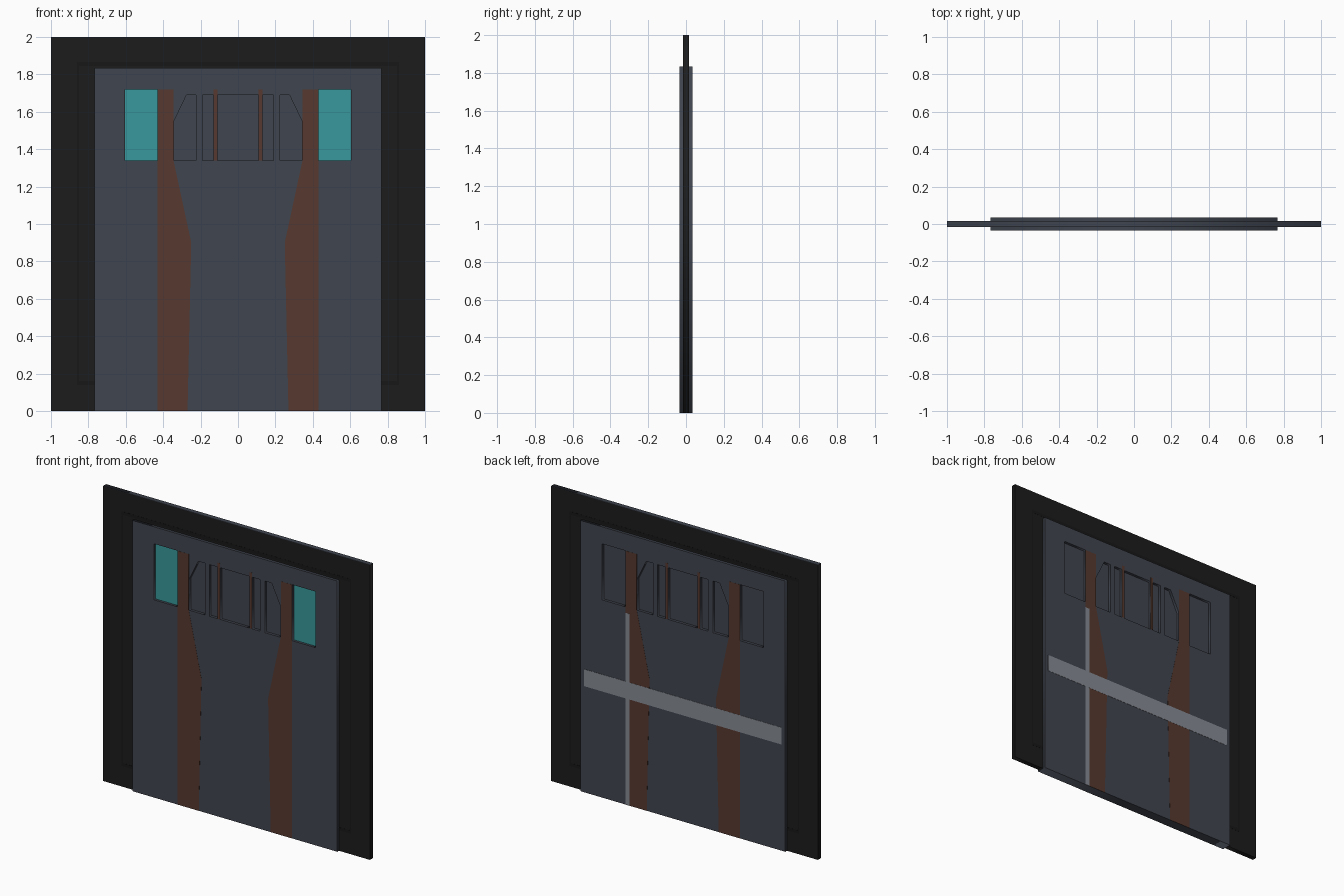
import bpy

if "Cube" in bpy.data.objects:
    bpy.data.objects.remove(bpy.data.objects["Cube"])

def material(name, r, g, b):
    m = bpy.data.materials.new(name)
    lin = [((c / 255 + 0.055) / 1.055) ** 2.4 for c in (r, g, b)]
    m.diffuse_color = (*lin, 1)
    m.use_nodes = True
    m.node_tree.nodes["Principled BSDF"].inputs["Base Color"].default_value = m.diffuse_color
    return m

SLATE = material("slate", 64, 69, 79)
BLACK = material("near_black", 28, 28, 28)
GROOVE = material("groove_black", 23, 23, 23)
TEAL = material("teal", 56, 152, 156)
RUST = material("rust", 87, 57, 47)
GREY = material("light_grey", 134, 138, 147)

def slab(name, loops, y0, y1, mat):
    """Outline in x/z with optional hole loops, filled and extruded from y0 to y1."""
    cu = bpy.data.curves.new(name, 'CURVE')
    cu.dimensions = '2D'
    cu.fill_mode = 'BOTH'
    cu.extrude = (y1 - y0) / 2
    for pts in loops:
        s = cu.splines.new('POLY')
        s.points.add(len(pts) - 1)
        for p, (x, z) in zip(s.points, pts):
            p.co = (x, z, 0, 1)
        s.use_cyclic_u = True
    ob = bpy.data.objects.new(name, cu)
    bpy.context.collection.objects.link(ob)
    ob.rotation_euler.x = 1.5707963
    ob.location.y = (y0 + y1) / 2
    cu.materials.append(mat)
    bpy.ops.object.select_all(action='DESELECT')
    ob.select_set(True)
    bpy.context.view_layer.objects.active = ob
    bpy.ops.object.convert(target='MESH')
    return bpy.context.object

def rect(x0, x1, z0, z1):
    return [(x0, z0), (x1, z0), (x1, z1), (x0, z1)]

def flip(loop):
    return [(-x, z) for x, z in reversed(loop)]

CORE, FACE, SKIN = 0.016, 0.034, 0.0008
W, H = 0.768, 1.835

# Surrounding frame with a thin slate strip along its top edge
slab("frame", [[(-1, 0), (-W, 0), (-W, H), (W, H), (W, 0), (1, 0), (1, 1.997), (-1, 1.997)]],
     -CORE, CORE, BLACK)
slab("frame_top_strip", [rect(-1, 1, 1.997, 2)], -CORE, CORE, SLATE)

# Door: solid core between two skins with window openings
side_window = rect(0.43, 0.605, 1.34, 1.72)
chamfered = [(0.225, 1.34), (0.342, 1.34), (0.342, 1.55), (0.275, 1.69), (0.225, 1.69)]
narrow = rect(0.13, 0.19, 1.34, 1.69)
half = [side_window, chamfered, narrow]
openings = half + [flip(w) for w in half] + [rect(-0.11, 0.11, 1.34, 1.69)]
slab("door_core", [rect(-W, W, 0, H)], -CORE, CORE, SLATE)
slab("door_front_skin", [rect(-W, W, 0, H)] + openings, -FACE, -CORE, SLATE)
slab("door_back_skin", [rect(-W, W, 0, H)] + openings, CORE, FACE, SLATE)

stain = [(0.27, 0), (0.43, 0), (0.43, 1.34), (0.345, 1.34), (0.25, 0.9)]
for side, mirror in (("right", lambda l: l), ("left", flip)):
    # Teal panes set into the front side windows
    slab(side + "_pane", [mirror(side_window)], -CORE - 0.001, -CORE, TEAL)
    for face, s in (("front", -1), ("back", 1)):
        def plate(name, loop, base, mat):
            a, b = sorted((s * base, s * (base + SKIN)))
            slab(f"{face}_{side}_{name}", [mirror(loop)], a, b, mat)
        # Rust strips between the windows and stains running down below
        plate("rust_band", rect(0.345, 0.43, 1.34, 1.72), FACE, RUST)
        plate("rust_bar", rect(0.11, 0.13, 1.34, 1.72), FACE, RUST)
        plate("rust_stain", stain, FACE, RUST)
        # Thin groove lines on the frame
        plate("groove_side", rect(0.85, 0.86, 0.16, 1.845), CORE, GROOVE)
        plate("groove_foot", rect(W, 0.86, 0.14, 0.16), CORE, GROOVE)
        plate("groove_top", rect(0, 0.86, 1.845, 1.865), CORE, GROOVE)

# Light grey bars on the back
slab("back_cross_bar", [rect(-0.74, 0.74, 0.72, 0.835)], FACE, FACE + 0.0016, GREY)
slab("back_upright_strip", [rect(0.40, 0.43, 0, 1.3)], FACE, FACE + 0.0014, GREY)
